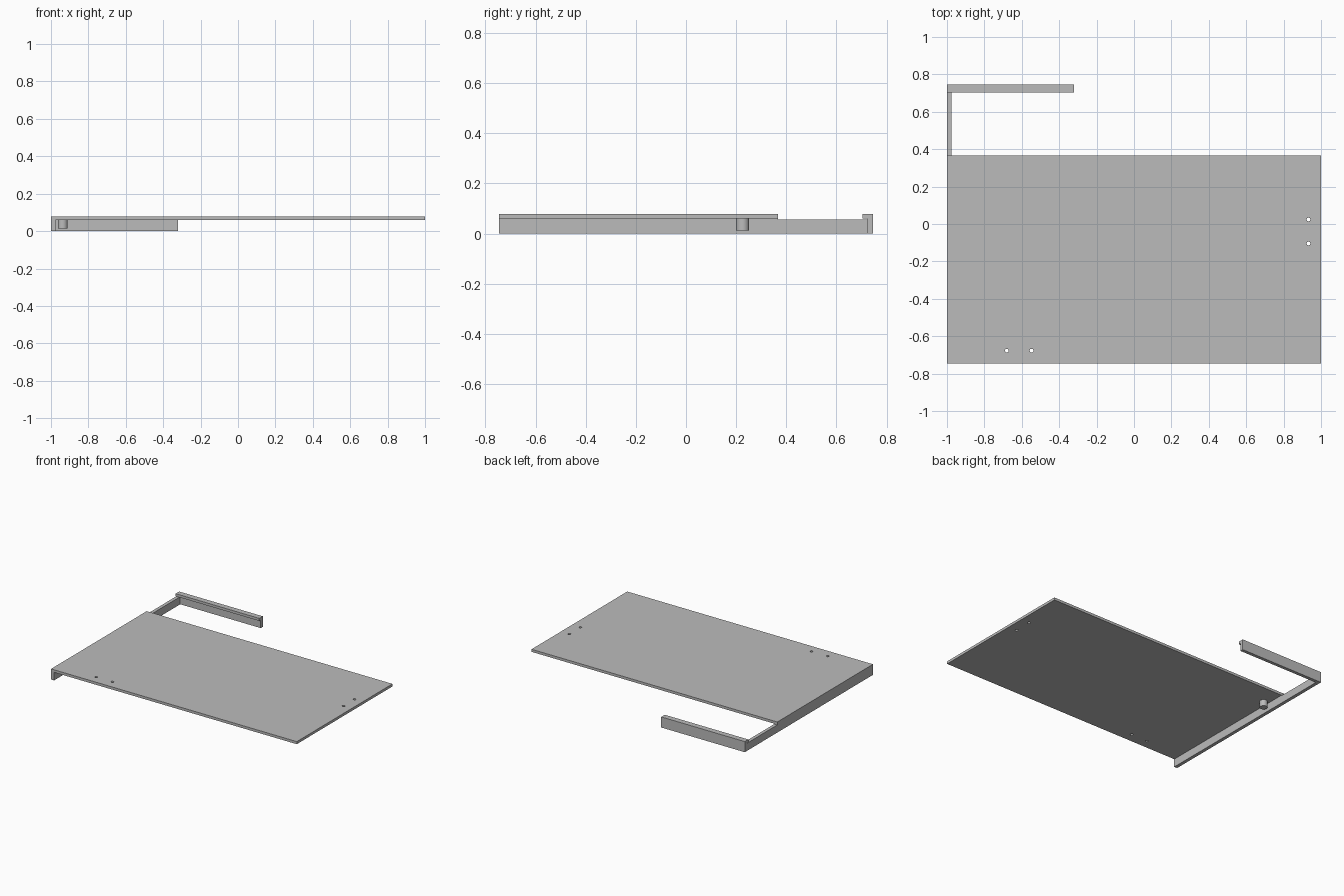
import bpy
import bmesh
import math

cube = bpy.data.objects.get("Cube")
if cube:
    bpy.data.objects.remove(cube, do_unlink=True)

grey = bpy.data.materials.new("plain grey")
grey.use_nodes = True
colour = (0.5, 0.5, 0.5, 1)
grey.diffuse_color = colour
grey.node_tree.nodes["Principled BSDF"].inputs["Base Color"].default_value = colour

HALF_X, HALF_Y = 1.0, 0.745
PLATE_BACK, PLATE_BOTTOM, TOP = 0.367, 0.059, 0.078


def extrude_x(name, profile, x0, x1):
    """Sweep a closed (y, z) profile from x0 to x1."""
    bm = bmesh.new()
    face = bm.faces.new([bm.verts.new((x0, y, z)) for y, z in profile])
    swept = bmesh.ops.extrude_face_region(bm, geom=[face])["geom"]
    verts = [v for v in swept if isinstance(v, bmesh.types.BMVert)]
    bmesh.ops.translate(bm, verts=verts, vec=(x1 - x0, 0, 0))
    bmesh.ops.recalc_face_normals(bm, faces=bm.faces)
    mesh = bpy.data.meshes.new(name)
    bm.to_mesh(mesh)
    bm.free()
    mesh.materials.append(grey)
    obj = bpy.data.objects.new(name, mesh)
    bpy.context.collection.objects.link(obj)
    return obj


def cylinder(name, x, y, z0, z1, radius, sides):
    bpy.ops.mesh.primitive_cylinder_add(
        vertices=sides, radius=radius, depth=z1 - z0, location=(x, y, (z0 + z1) / 2))
    obj = bpy.context.object
    obj.name = name
    obj.data.materials.append(grey)
    bpy.ops.object.shade_smooth_by_angle(angle=math.radians(35))
    return obj


# Flat top panel
panel = extrude_x("top_panel", [(-HALF_Y, PLATE_BOTTOM), (PLATE_BACK, PLATE_BOTTOM),
                                (PLATE_BACK, TOP), (-HALF_Y, TOP)], -HALF_X, HALF_X)

# Two pairs of small through holes in the panel
for x, y in [(0.933, 0.024), (0.933, -0.104), (-0.68, -0.677), (-0.548, -0.677)]:
    cutter = cylinder("hole_cutter", x, y, 0.03, 0.11, 0.01, 24)
    cutter.hide_render = True
    cut = panel.modifiers.new("hole", "BOOLEAN")
    cut.operation = "DIFFERENCE"
    cut.solver = "EXACT"
    cut.object = cutter
    bpy.context.view_layer.objects.active = panel
    bpy.ops.object.modifier_apply(modifier=cut.name)
    bpy.data.objects.remove(cutter, do_unlink=True)

# Side rail, slightly lower where it runs past the panel
WEB = 0.721
extrude_x("side_rail", [(-HALF_Y, 0), (WEB, 0), (WEB, 0.056), (PLATE_BACK, 0.056),
                        (PLATE_BACK, PLATE_BOTTOM), (-HALF_Y, PLATE_BOTTOM)],
          -HALF_X, -0.975)

# Back bar: upright web with a lip along the top
LIP = 0.704
extrude_x("back_bar", [(WEB, 0), (HALF_Y, 0), (HALF_Y, TOP), (LIP, TOP),
                       (LIP, PLATE_BOTTOM), (WEB, PLATE_BOTTOM)], -HALF_X, -0.32)

# Round peg beneath the panel
cylinder("peg", -0.937, 0.226, 0.013, PLATE_BOTTOM, 0.026, 32)
